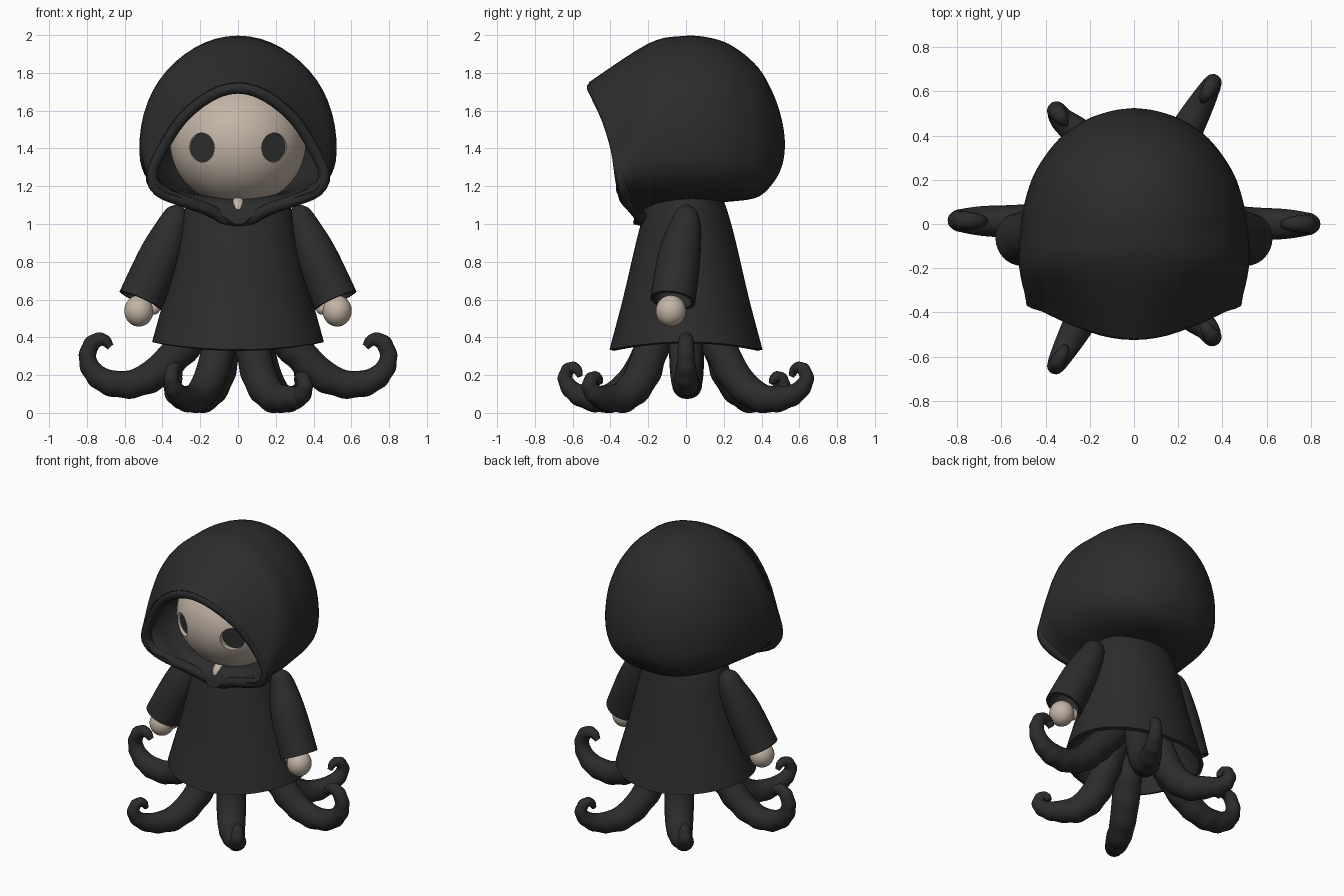
import bpy, bmesh
from math import sin, cos, pi, atan2, sqrt
from mathutils import Vector

if "Cube" in bpy.data.objects:
    bpy.data.objects.remove(bpy.data.objects["Cube"])


def material(name, rgb):
    m = bpy.data.materials.new(name)
    m.use_nodes = True
    m.diffuse_color = (*rgb, 1)
    bsdf = m.node_tree.nodes["Principled BSDF"]
    bsdf.inputs["Base Color"].default_value = (*rgb, 1)
    bsdf.inputs["Roughness"].default_value = 0.8
    return m


CHARCOAL = material("charcoal", (0.025, 0.025, 0.025))
SKIN = material("pale skin", (0.55, 0.46, 0.38))


def spline(points, n, closed=False):
    """Sample a smooth curve through points of any dimension."""
    pts = [Vector(p) for p in points]
    count = len(pts) if closed else len(pts) - 1

    def at(i):
        return pts[i % len(pts)] if closed else pts[max(0, min(i, len(pts) - 1))]
    out = []
    for k in range(n if closed else n + 1):
        s = k * count / n
        i = min(int(s), count - 1)
        t = s - i
        a, b, c, d = at(i - 1), at(i), at(i + 1), at(i + 2)
        out.append(b + (c - a) * (t / 2) + (a * 2 - b * 5 + c * 4 - d) * (t * t / 2)
                   + (b * 3 - a - c * 3 + d) * (t ** 3 / 2))
    return out


def finish(ob, mat=None, thickness=0):
    """Apply modifiers, give the material and shade smoothly."""
    if mat:
        ob.data.materials.append(mat)
    if thickness:
        s = ob.modifiers.new("thickness", "SOLIDIFY")
        s.thickness, s.offset = thickness, -1
    if ob.modifiers:
        dg = bpy.context.evaluated_depsgraph_get()
        mesh = bpy.data.meshes.new_from_object(ob.evaluated_get(dg))
        ob.modifiers.clear()
        ob.data = mesh
    bpy.ops.object.select_all(action="DESELECT")
    ob.select_set(True)
    bpy.context.view_layer.objects.active = ob
    bpy.ops.object.shade_smooth_by_angle(angle=0.9)
    return ob


def loft(name, rings, mat, caps=(), closed=False, thickness=0):
    bm = bmesh.new()
    rows = [[bm.verts.new(p) for p in ring] for ring in rings]
    n = len(rows[0])
    pairs = list(zip(rows, rows[1:])) + ([(rows[-1], rows[0])] if closed else [])
    for r, s in pairs:
        for i in range(n):
            j = (i + 1) % n
            bm.faces.new((r[i], r[j], s[j], s[i]))
    for c in caps:
        bm.faces.new(rows[c])
    bmesh.ops.remove_doubles(bm, verts=bm.verts, dist=1e-4)
    bmesh.ops.recalc_face_normals(bm, faces=bm.faces)
    mesh = bpy.data.meshes.new(name)
    bm.to_mesh(mesh)
    bm.free()
    ob = bpy.data.objects.new(name, mesh)
    bpy.context.collection.objects.link(ob)
    return finish(ob, mat, thickness)


def tube_rings(path, ref, closed=False, bump=0, sides=20):
    """Rings round a path of (x, y, z, radius); bumps go on the underside."""
    rings, n = [], len(path)
    for k, p in enumerate(path):
        a = path[(k - 1) % n] if closed else path[max(k - 1, 0)]
        b = path[(k + 1) % n] if closed else path[min(k + 1, n - 1)]
        t = (b - a).to_3d().normalized()
        u = t.cross(ref).normalized()
        v = u.cross(t)
        ring = []
        for i in range(sides):
            f = 2 * pi * i / sides
            r = p[3] * (1 + bump * max(0, -cos(f)) * sin(k * pi / 3))
            ring.append(p.to_3d() + (u * cos(f) + v * sin(f)) * r)
        rings.append(ring)
    return rings


def ball(name, loc, scale, mat):
    bpy.ops.mesh.primitive_uv_sphere_add(segments=48, ring_count=32, location=loc)
    ob = bpy.context.object
    ob.name, ob.scale = name, scale
    return finish(ob, mat)


# Hood: rows from the face opening to the rounded back
HALF = 27
MID = 1.4
edge = [(0, -.515, 1.75), (.16, -.495, 1.705), (.32, -.44, 1.575), (.43, -.39, 1.4),
        (.485, -.37, 1.26), (.445, -.355, 1.165), (.33, -.34, 1.11),
        (.18, -.295, 1.055), (.07, -.25, 1.0), (0, -.24, .99)]
edge += [(-x, y, z) for x, y, z in edge[-2:0:-1]]
rim = spline(edge, 2 * HALF, closed=True)
# Cross-sections: y, top, half width, bottom
sections = [(-.2, 1.955, .52, 1.09), (-.02, 1.995, .515, 1.11), (.12, 1.987, .49, 1.115),
            (.25, 1.94, .44, 1.12), (.385, 1.825, .34, 1.145), (.47, 1.67, .22, 1.23),
            (.512, 1.53, .1, 1.32), (.525, 1.42, 0, 1.42)]
columns = []
for k, start in enumerate(rim):
    a = pi * k / HALF
    c, s = cos(a), sin(a)
    col = [start]
    for y, top, w, low in sections:
        mid = MID + .02 * (y > .5)
        if c > 0:
            x, z = s, (top - mid) * c
        else:
            x = abs(s) ** .75 * (1 if s > 0 else -1)
            z = (low - mid) * abs(c) ** .8
        col.append(Vector((w * x, y, mid + z)))
    columns.append(spline(col, 40))
loft("hood", list(zip(*columns)), CHARCOAL, thickness=.04)

# Rolled hem round the face opening
hem = []
for p in rim:
    inward = (Vector((0, p.y, 1.4)) - p).normalized() * .028
    hem.append(Vector((*(p + inward + Vector((0, .022, 0))), .032)))
loft("hood_hem", tube_rings(hem, Vector((0, 1, 0)), True, sides=16), CHARCOAL, closed=True)

# Head with two sunken eye sockets that turn slightly outwards
bpy.ops.mesh.primitive_uv_sphere_add(segments=64, ring_count=40, location=(0, -.05, 1.43))
head = bpy.context.object
head.name = "head"
head.scale = (.36, .35, .335)
bpy.ops.object.transform_apply(location=True, scale=True)
head.data.materials.append(SKIN)
head.data.materials.append(CHARCOAL)
TURN, DEPTH = .32, .05
sockets, cutters = [], []
for side in (-1, 1):
    spot = Vector((side * .194, -.05 - .35 * sqrt(1 - (.194 / .36) ** 2), 1.405))
    out = Vector((side * sin(TURN), -cos(TURN), 0))
    sockets.append((spot, out))
    bpy.ops.mesh.primitive_cylinder_add(vertices=40, radius=1, depth=2,
                                        rotation=(pi / 2, 0, side * TURN),
                                        location=spot + out * (.15 - DEPTH))
    cut = bpy.context.object
    cut.name = "eye_cutter"
    cut.scale = (.075, .077, .15)
    cut.hide_render = True
    cutters.append(cut)
    mod = head.modifiers.new("socket", "BOOLEAN")
    mod.operation, mod.object, mod.solver = "DIFFERENCE", cut, "EXACT"
bpy.context.view_layer.update()
finish(head)
for cut in cutters:
    bpy.data.objects.remove(cut)
for f in head.data.polygons:
    socket_floor = any(f.normal.dot(out) > .99 and (f.center - spot).length < .1
                       and abs((f.center - spot).dot(out) + DEPTH) < .003
                       for spot, out in sockets)
    f.material_index = 1 if socket_floor else 0

# Neck showing in the notch of the hood
ball("neck", (0, -.2, 1.065), (.045, .06, .08), SKIN)

# Robe: flared oval with the hem lifting at the sides
robe = []
for z, rx, ry in spline([(1.15, .26, .19), (1.05, .29, .225), (.9, .32, .265),
                         (.6, .39, .335), (.335, .455, .405)], 20):
    lift = max(0, (.7 - z) / .36) * .04
    robe.append([(rx * cos(a), ry * sin(a), z + lift * cos(a) ** 2)
                 for a in (2 * pi * i / 64 for i in range(64))])
loft("robe", robe, CHARCOAL, caps=(0,), thickness=.025)

# Sleeves, hands and thumbs
for s, label in ((1, "left"), (-1, "right")):
    path = spline([(s * .312, 0, 1.1, .015), (s * .322, 0, 1.065, .058), (s * .35, -.005, .98, .086),
                   (s * .413, -.035, .83, .112), (s * .517, -.07, .595, .12)], 28)
    loft(label + "_sleeve", tube_rings(path, Vector((0, 1, 0)), sides=32), CHARCOAL,
         caps=(0,), thickness=.02)
    ball(label + "_hand", (s * .525, -.08, .54), (.077, .08, .083), SKIN)
    ball(label + "_thumb", (s * .445, -.07, .56), (.035, .035, .04), SKIN)

# Tentacles: (distance out, height, radius) swept in a direction, the root swung aside
side_path = [(.16, .5, .09), (.3, .34, .09), (.42, .22, .085), (.55, .155, .075), (.68, .16, .068),
             (.765, .215, .056), (.797, .295, .046), (.77, .37, .042), (.715, .388, .034),
             (.675, .35, .02)]
long_path = [(.15, .5, .09), (.21, .34, .09), (.31, .18, .086), (.44, .085, .078), (.57, .075, .066),
             (.675, .11, .052), (.73, .175, .04), (.71, .232, .034), (.665, .235, .028),
             (.64, .195, .016)]
short_path = [(.15, .5, .09), (.2, .34, .092), (.27, .18, .092), (.37, .09, .084), (.48, .077, .07),
              (.57, .09, .056), (.618, .135, .044), (.605, .182, .036), (.57, .185, .028),
              (.55, .155, .015)]
tentacles = [("left_side", 1, 0, side_path, 0), ("right_side", -1, .02, side_path, 0),
             ("front_right", -.37, -.67, long_path, 0), ("back_left", .38, .68, long_path, 0),
             ("front_left", .36, -.52, short_path, .25), ("back_right", -.37, .54, short_path, .25)]
for name, dx, dy, profile, swing in tentacles:
    a = atan2(dy, dx)
    points = []
    for k, (d, z, r) in enumerate(profile):
        b = a - swing * max(0, 1 - k / 5)
        points.append((d * cos(b), d * sin(b), z, r))
    ref = Vector((-sin(a), cos(a), 0))
    loft(name + "_tentacle", tube_rings(spline(points, 72), ref, bump=.05), CHARCOAL, caps=(0, -1))
